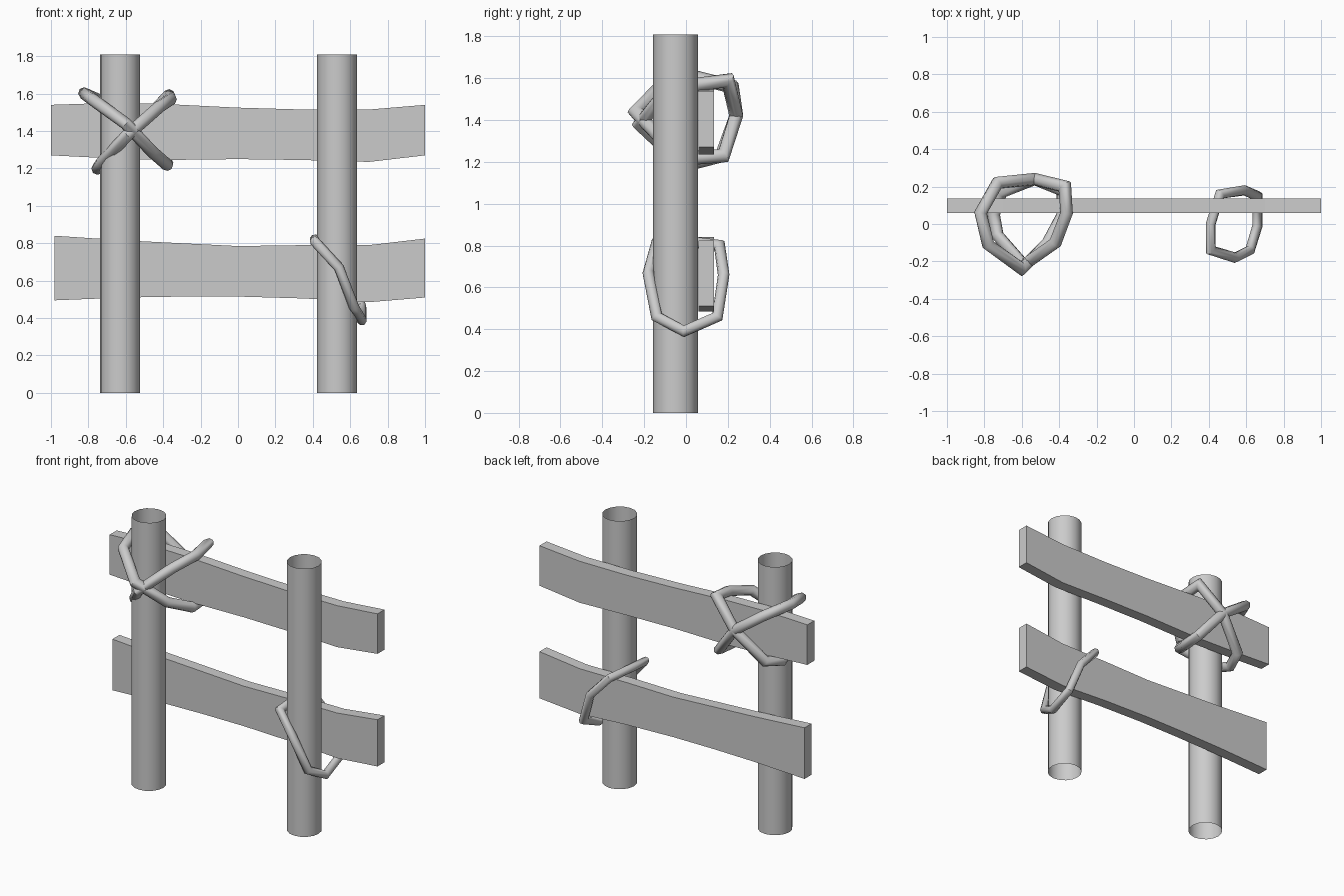
import bpy, bmesh, math
from mathutils import Vector

cube = bpy.data.objects.get("Cube")
if cube:
    bpy.data.objects.remove(cube, do_unlink=True)

grey = bpy.data.materials.new("plain grey")
grey.use_nodes = True
colour = (0.6, 0.6, 0.6, 1)
grey.diffuse_color = colour
grey.node_tree.nodes["Principled BSDF"].inputs["Base Color"].default_value = colour


def finish(bm, name, smooth_angle=None):
    mesh = bpy.data.meshes.new(name)
    bmesh.ops.recalc_face_normals(bm, faces=bm.faces)
    bm.to_mesh(mesh)
    bm.free()
    mesh.materials.append(grey)
    obj = bpy.data.objects.new(name, mesh)
    bpy.context.collection.objects.link(obj)
    if smooth_angle:
        bpy.ops.object.select_all(action="DESELECT")
        obj.select_set(True)
        bpy.context.view_layer.objects.active = obj
        bpy.ops.object.shade_smooth_by_angle(angle=math.radians(smooth_angle))
    return obj


def post(name, x, height=1.81, radius=0.107):
    # Open-ended tube without caps
    bm = bmesh.new()
    bmesh.ops.create_cone(bm, cap_ends=False, segments=16, radius1=radius,
                          radius2=radius, depth=height)
    bmesh.ops.translate(bm, verts=bm.verts, vec=(x, -0.05, height / 2))
    finish(bm, name, 40)


def plank(name, stations, front=0.06, back=0.135):
    # Stations are (x, bottom, top) along a sagging board
    bm = bmesh.new()
    rings = [[bm.verts.new((x, y, z)) for y, z in
              ((front, low), (back, low), (back, high), (front, high))]
             for x, low, high in stations]
    for a, b in zip(rings, rings[1:]):
        for i in range(4):
            j = (i + 1) % 4
            bm.faces.new((a[i], a[j], b[j], b[i]))
    bm.faces.new(rings[0])
    bm.faces.new(rings[-1])
    finish(bm, name)


def rope(name, points, radius, sides=8):
    # Closed loop of mitred tube segments
    pts = [Vector(p) for p in points]
    n = len(pts)
    centre = sum(pts, Vector()) / n
    axis = sum(((pts[i] - centre).cross(pts[(i + 1) % n] - centre)
                for i in range(n)), Vector()).normalized()
    bm = bmesh.new()
    rings = []
    for i, p in enumerate(pts):
        into = (p - pts[i - 1]).normalized()
        out = (pts[(i + 1) % n] - p).normalized()
        tangent = (into + out).normalized()
        side = tangent.cross(axis).normalized()
        up = side.cross(tangent)
        mitre = 1 / max(0.7, tangent.dot(out))
        rings.append([bm.verts.new(p + radius * (
            side * math.cos(t) * mitre + up * math.sin(t)))
            for t in (math.tau * k / sides for k in range(sides))])
    for i in range(n):
        a, b = rings[i], rings[(i + 1) % n]
        for k in range(sides):
            m = (k + 1) % sides
            bm.faces.new((a[k], a[m], b[m], b[k]))
    finish(bm, name, 50)


# Uprights
post("right_post", -0.63)
post("left_post", 0.53)

# Sagging rails behind the posts
plank("upper_rail", [(-1, 1.27, 1.54), (-0.7, 1.255, 1.55), (-0.4, 1.245, 1.545),
                     (0, 1.25, 1.525), (0.35, 1.245, 1.515), (0.7, 1.235, 1.515),
                     (1, 1.27, 1.54)])
plank("lower_rail", [(-0.98, 0.495, 0.84), (-0.6, 0.51, 0.815), (-0.3, 0.515, 0.8),
                     (0, 0.515, 0.785), (0.35, 0.505, 0.79), (0.7, 0.485, 0.79),
                     (1, 0.51, 0.825)])

# Crossed lashing on one post
rope("lashing_falling", [(-0.82, 0.06, 1.60), (-0.78, -0.11, 1.57), (-0.60, -0.24, 1.44),
                         (-0.46, -0.10, 1.29), (-0.38, 0.05, 1.22), (-0.38, 0.18, 1.23),
                         (-0.53, 0.24, 1.42), (-0.73, 0.22, 1.56)], 0.033)
rope("lashing_rising", [(-0.36, 0.06, 1.57), (-0.42, -0.10, 1.53), (-0.59, -0.22, 1.38),
                        (-0.73, -0.06, 1.23), (-0.75, 0.05, 1.20), (-0.71, 0.17, 1.23),
                        (-0.53, 0.24, 1.42), (-0.37, 0.20, 1.59)], 0.033)

# Single lashing on the other post
rope("single_lashing", [(0.41, -0.14, 0.81), (0.54, -0.18, 0.67), (0.62, -0.14, 0.46),
                        (0.66, -0.01, 0.39), (0.66, 0.15, 0.46), (0.59, 0.18, 0.66),
                        (0.46, 0.16, 0.80), (0.41, 0.0, 0.82)], 0.027)
